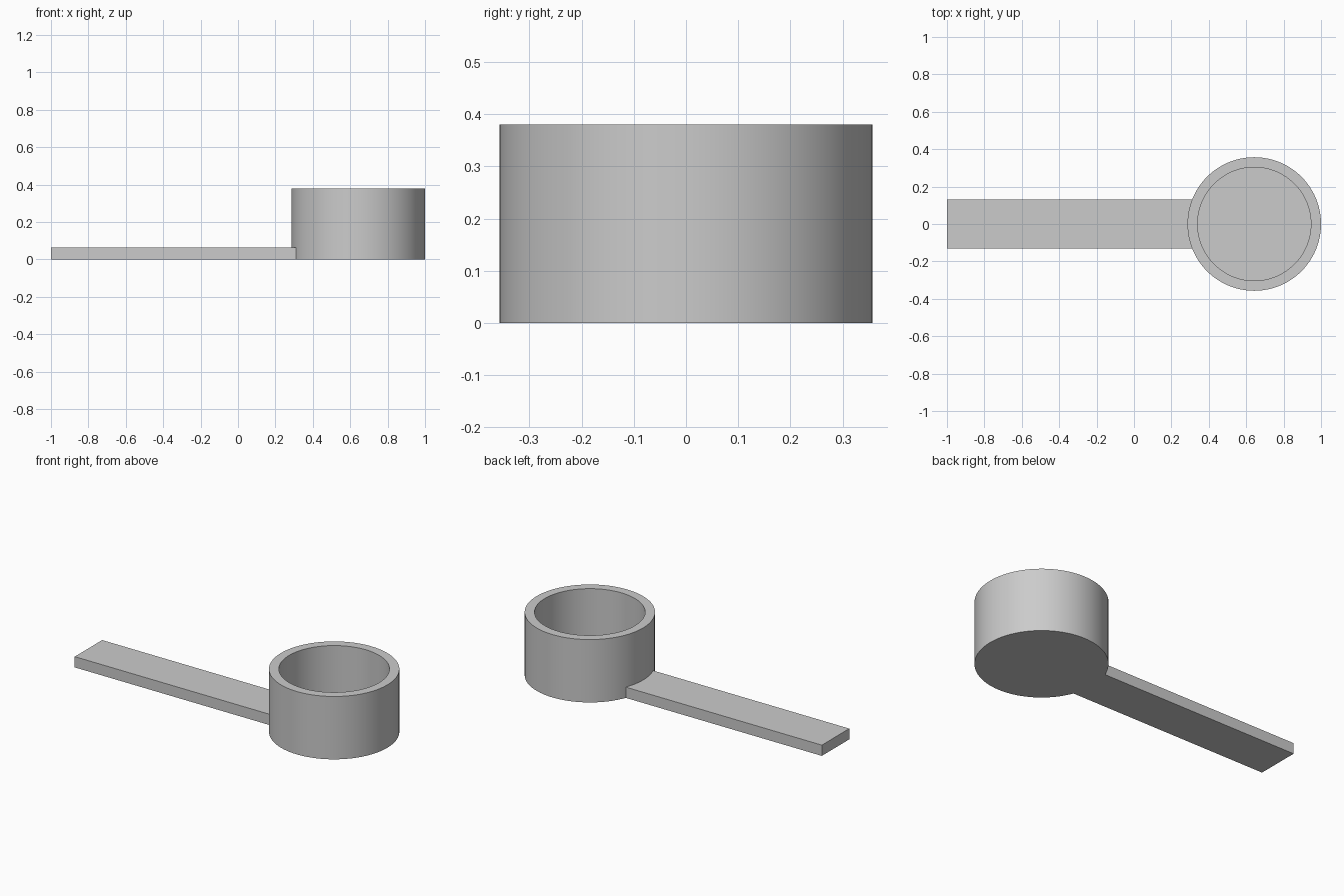
import bpy
import bmesh
import math

cube = bpy.data.objects.get("Cube")
if cube:
    bpy.data.objects.remove(cube, do_unlink=True)

CUP_X, OUTER_R, INNER_R = 0.643, 0.357, 0.303
CUP_H, FLOOR = 0.38, 0.054
HANDLE_W, HANDLE_H = 0.262, 0.065
HANDLE_START, HANDLE_END = -1.0, 0.32
SIDES = 96

grey = bpy.data.materials.new("plain grey")
grey.use_nodes = True
colour = (0.6, 0.6, 0.6, 1)
grey.diffuse_color = colour
grey.node_tree.nodes["Principled BSDF"].inputs["Base Color"].default_value = colour


def add_object(name, bm):
    bmesh.ops.recalc_face_normals(bm, faces=bm.faces)
    mesh = bpy.data.meshes.new(name)
    bm.to_mesh(mesh)
    bm.free()
    mesh.materials.append(grey)
    obj = bpy.data.objects.new(name, mesh)
    bpy.context.collection.objects.link(obj)
    return obj


# Round cup: wall profile revolved about its axis, closed by flat discs
bm = bmesh.new()
profile = [(OUTER_R, 0), (OUTER_R, CUP_H), (INNER_R, CUP_H), (INNER_R, FLOOR)]
rings = []
for r, z in profile:
    ring = []
    for i in range(SIDES):
        a = math.tau * i / SIDES
        ring.append(bm.verts.new((r * math.cos(a), r * math.sin(a), z)))
    rings.append(ring)
for low, high in zip(rings, rings[1:]):
    for i in range(SIDES):
        j = (i + 1) % SIDES
        bm.faces.new((low[i], low[j], high[j], high[i]))
bm.faces.new(rings[0])
bm.faces.new(rings[-1])
cup = add_object("cup", bm)
cup.location.x = CUP_X
bpy.ops.object.select_all(action="DESELECT")
cup.select_set(True)
bpy.context.view_layer.objects.active = cup
bpy.ops.object.shade_smooth_by_angle(angle=math.radians(30))

# Flat handle, its end buried in the cup wall
bm = bmesh.new()
bmesh.ops.create_cube(bm, size=1)
bmesh.ops.scale(bm, vec=(HANDLE_END - HANDLE_START, HANDLE_W, HANDLE_H), verts=bm.verts)
handle = add_object("handle", bm)
handle.location = ((HANDLE_START + HANDLE_END) / 2, 0, HANDLE_H / 2)
